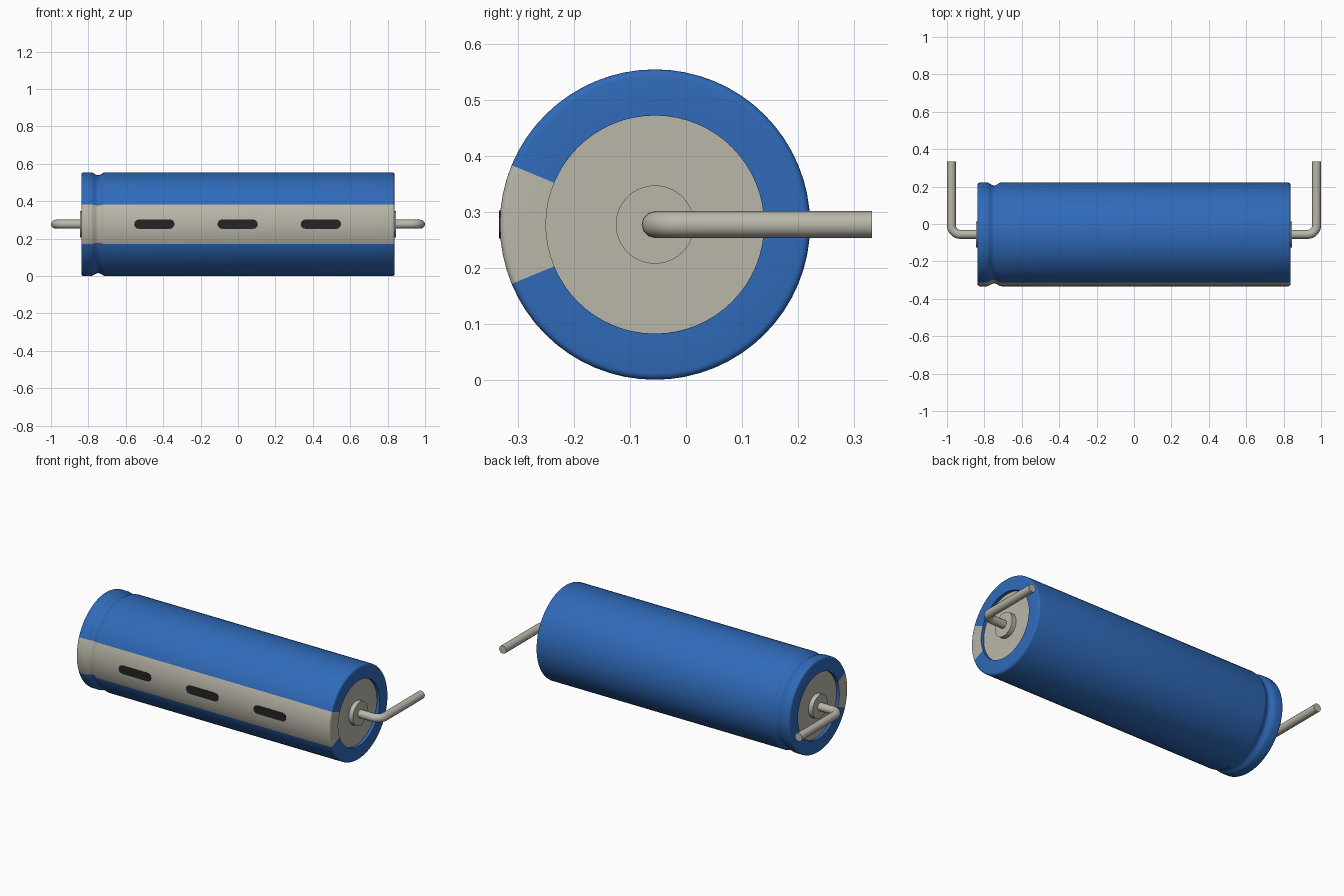
import bpy, bmesh, math
from mathutils import Vector, Matrix

if "Cube" in bpy.data.objects:
    bpy.data.objects.remove(bpy.data.objects["Cube"])

R = 0.2775                       # sleeve radius, also height of the axis
AXIS = Vector((0, -0.0555, R))   # centre of the can
HALF = 0.8365                    # half length of the can
DISC_R = 0.195
SEGMENTS = 64


def material(name, colour):
    mat = bpy.data.materials.new(name)
    mat.use_nodes = True
    mat.diffuse_color = (*colour, 1)
    mat.node_tree.nodes["Principled BSDF"].inputs["Base Color"].default_value = (*colour, 1)
    return mat


blue = material("blue sleeve", (0.029, 0.145, 0.49))
cream = material("pale stripe", (0.49, 0.47, 0.40))
metal = material("grey metal", (0.49, 0.47, 0.40))
black = material("black print", (0.018, 0.018, 0.018))


def smooth(obj):
    bpy.ops.object.select_all(action='DESELECT')
    obj.select_set(True)
    bpy.context.view_layer.objects.active = obj
    bpy.ops.object.shade_smooth_by_angle(angle=math.radians(35))


def add_mesh(name, bm, mats):
    bmesh.ops.recalc_face_normals(bm, faces=bm.faces)
    mesh = bpy.data.meshes.new(name)
    bm.to_mesh(mesh)
    bm.free()
    obj = bpy.data.objects.new(name, mesh)
    bpy.context.collection.objects.link(obj)
    obj.location = AXIS
    for mat in mats:
        mesh.materials.append(mat)
    return obj


def lathe(name, profile, mats):
    """Spin (x, radius) points round the long axis, starting at the front."""
    bm = bmesh.new()
    verts = [bm.verts.new((x, -r, 0)) for x, r in profile]
    edges = [bm.edges.new(pair) for pair in zip(verts, verts[1:])]
    bmesh.ops.spin(bm, geom=verts + edges, cent=(0, 0, 0), axis=(1, 0, 0),
                   angle=math.tau, steps=SEGMENTS)
    bmesh.ops.remove_doubles(bm, verts=bm.verts, dist=1e-5)
    bmesh.ops.dissolve_degenerate(bm, edges=bm.edges, dist=1e-6)
    return add_mesh(name, bm, mats)


# Sleeve: rounded rims, recessed ends and a crimped groove near the right end
ROUND = 0.012
rim = [(HALF - ROUND + ROUND * math.sin(a), R - ROUND + ROUND * math.cos(a))
       for a in (math.radians(22.5 * i) for i in range(5))]
right_end = [(-HALF + 0.035, 0), (-HALF + 0.035, DISC_R), (-HALF, DISC_R)]
groove = [(-0.748 + 0.04 * t, R - 0.008 * (1 + math.cos(math.pi * t)))
          for t in (i / 5 for i in range(-5, 6))]
left_end = [(-x, r) for x, r in reversed(right_end)]
profile = right_end + [(-x, r) for x, r in reversed(rim)] + groove + rim + left_end
sleeve = lathe("sleeve", profile, [blue, cream])

# Polarity stripe runs along the front and folds over both ends
for face in sleeve.data.polygons:
    c = face.center
    in_stripe = abs(math.atan2(c.z, -c.y)) < math.radians(22.5)
    if in_stripe and math.hypot(c.y, c.z) > DISC_R + 0.002:
        face.material_index = 1
smooth(sleeve)

# Metal end discs, collars and bent leads
LEAD_R = 0.024
BEND = 0.048
for side, s in (("left", 1), ("right", -1)):
    face_x = HALF - 0.018
    disc = lathe(side + "_end_disc", [(s * (HALF - 0.034), 0), (s * (HALF - 0.034), DISC_R),
                                      (s * face_x, DISC_R), (s * face_x, 0)], [metal])
    collar = lathe(side + "_collar", [(s * (face_x - 0.005), 0), (s * (face_x - 0.005), 0.07),
                                      (s * 0.846, 0.07), (s * 0.846, 0)], [metal])
    smooth(disc)
    smooth(collar)

    out = 1 - LEAD_R
    path = [(s * 0.83, 0, 0)]
    for i in range(9):
        a = math.radians(90 * i / 8)
        path.append((s * (out - BEND + BEND * math.sin(a)), BEND * (1 - math.cos(a)), 0))
    path.append((s * out, 0.333 - AXIS.y, 0))
    curve = bpy.data.curves.new(side + "_lead", 'CURVE')
    curve.dimensions = '3D'
    curve.bevel_depth = LEAD_R
    curve.bevel_resolution = 4
    curve.use_fill_caps = True
    spline = curve.splines.new('POLY')
    spline.points.add(len(path) - 1)
    for point, co in zip(spline.points, path):
        point.co = (*co, 1)
    curve.materials.append(metal)
    lead = bpy.data.objects.new(side + "_lead", curve)
    bpy.context.collection.objects.link(lead)
    lead.location = AXIS
    bpy.ops.object.select_all(action='DESELECT')
    lead.select_set(True)
    bpy.context.view_layer.objects.active = lead
    bpy.ops.object.convert(target='MESH')
    smooth(bpy.context.view_layer.objects.active)

# Printed minus marks: thin rounded plates on the stripe
MARK_H = 0.025
MARK_L = 0.108
for name, x in (("right", -0.447), ("middle", -0.002), ("left", 0.443)):
    bm = bmesh.new()
    outline = []
    for sx, start in ((1, -90), (-1, 90)):
        for i in range(7):
            a = math.radians(start + 30 * i)
            outline.append(bm.verts.new((x + sx * (MARK_L - MARK_H) + MARK_H * math.cos(a),
                                         -R - 0.001, MARK_H * math.sin(a))))
    plate = bm.faces.new(outline)
    back = bmesh.ops.extrude_face_region(bm, geom=[plate])
    bmesh.ops.translate(bm, vec=(0, 0.005, 0),
                        verts=[v for v in back["geom"] if isinstance(v, bmesh.types.BMVert)])
    add_mesh(name + "_minus_mark", bm, [black])
